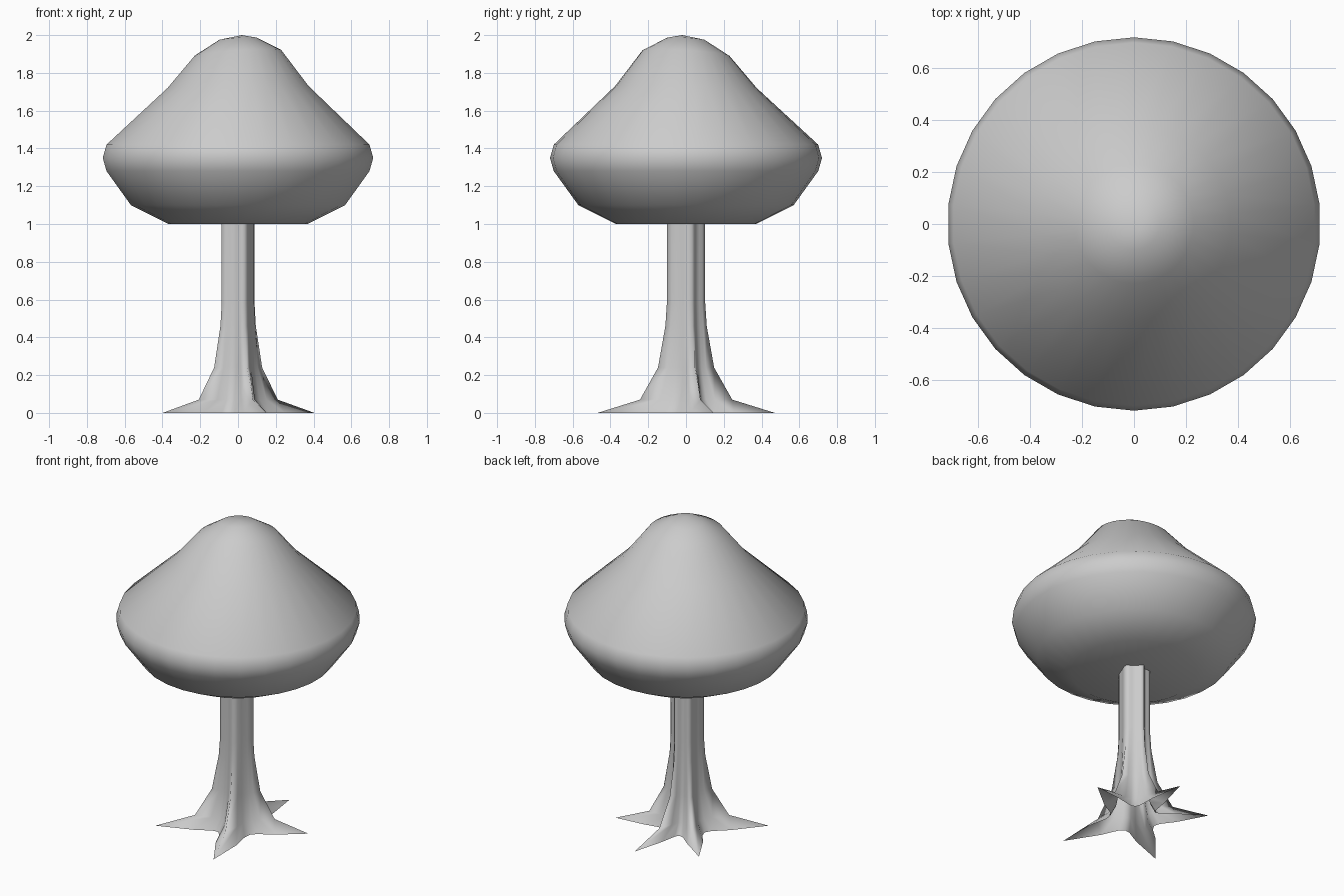
import bpy, bmesh
from math import sin, cos, radians, pi

if "Cube" in bpy.data.objects:
    bpy.data.objects.remove(bpy.data.objects["Cube"])


def loft(name, rings, cap_start=False, tip=None):
    """Skin a stack of closed rings; optionally close the start and the top."""
    bm = bmesh.new()
    vs = [[bm.verts.new(p) for p in ring] for ring in rings]
    n = len(vs[0])
    for a, b in zip(vs, vs[1:]):
        for i in range(n):
            j = (i + 1) % n
            bm.faces.new((a[i], a[j], b[j], b[i]))
    if cap_start:
        bm.faces.new(vs[0][::-1])
    if tip:
        t = bm.verts.new(tip)
        for i in range(n):
            bm.faces.new((vs[-1][i], vs[-1][(i + 1) % n], t))
    for f in bm.faces:
        f.smooth = True
    me = bpy.data.meshes.new(name)
    bm.to_mesh(me)
    bm.free()
    ob = bpy.data.objects.new(name, me)
    bpy.context.collection.objects.link(ob)
    return ob


# Canopy: 30-sided turned crown whose top leans slightly (radius, height, tilt)
profile = [(0.37, 1.0, 0), (0.57, 1.1, 0), (0.70, 1.28, 0), (0.72, 1.35, 0),
           (0.70, 1.42, 0), (0.375, 1.725, 0.015), (0.23, 1.905, 0.065),
           (0.10, 1.98, 0.06)]
SIDES = 30
crown = []
for r, z, tilt in profile:
    ring = []
    for i in range(SIDES):
        a = pi / 2 + 2 * pi * i / SIDES
        x, y = r * cos(a), r * sin(a)
        ring.append((x, y, z + tilt * (x - y)))
    crown.append(ring)
loft("canopy", crown, cap_start=True, tip=(0.02, -0.02, 2.0))

# Trunk: five uneven root ridges (angle, reach) flaring out at the ground
roots = [(20, 0.43), (85, 0.472), (135, 0.44), (215, 0.487), (288, 0.492)]
# height, ridge radius on the ground-root scale, valley radius
levels = [(0.0, 0.48, 0.145), (0.07, 0.25, 0.11), (0.24, 0.152, 0.088),
          (0.46, 0.112, 0.077), (0.58, 0.104, 0.074), (1.0, 0.104, 0.074)]
STEPS = 6
trunk = []
for z, ridge, valley in levels:
    ring = []
    for k, (a0, r0) in enumerate(roots):
        a1, r1 = roots[(k + 1) % len(roots)]
        gap = (a1 - a0) % 360
        for s in range(STEPS):
            t = s / STEPS
            reach = ridge * (r0 if t < 0.5 else r1) / 0.48
            power = 2.5 if z < 0.3 else 1.5
            r = valley + (reach - valley) * abs(1 - 2 * t) ** power
            a = radians(a0 + gap * t)
            ring.append((r * cos(a), r * sin(a), z))
    trunk.append(ring)
loft("trunk", trunk)
